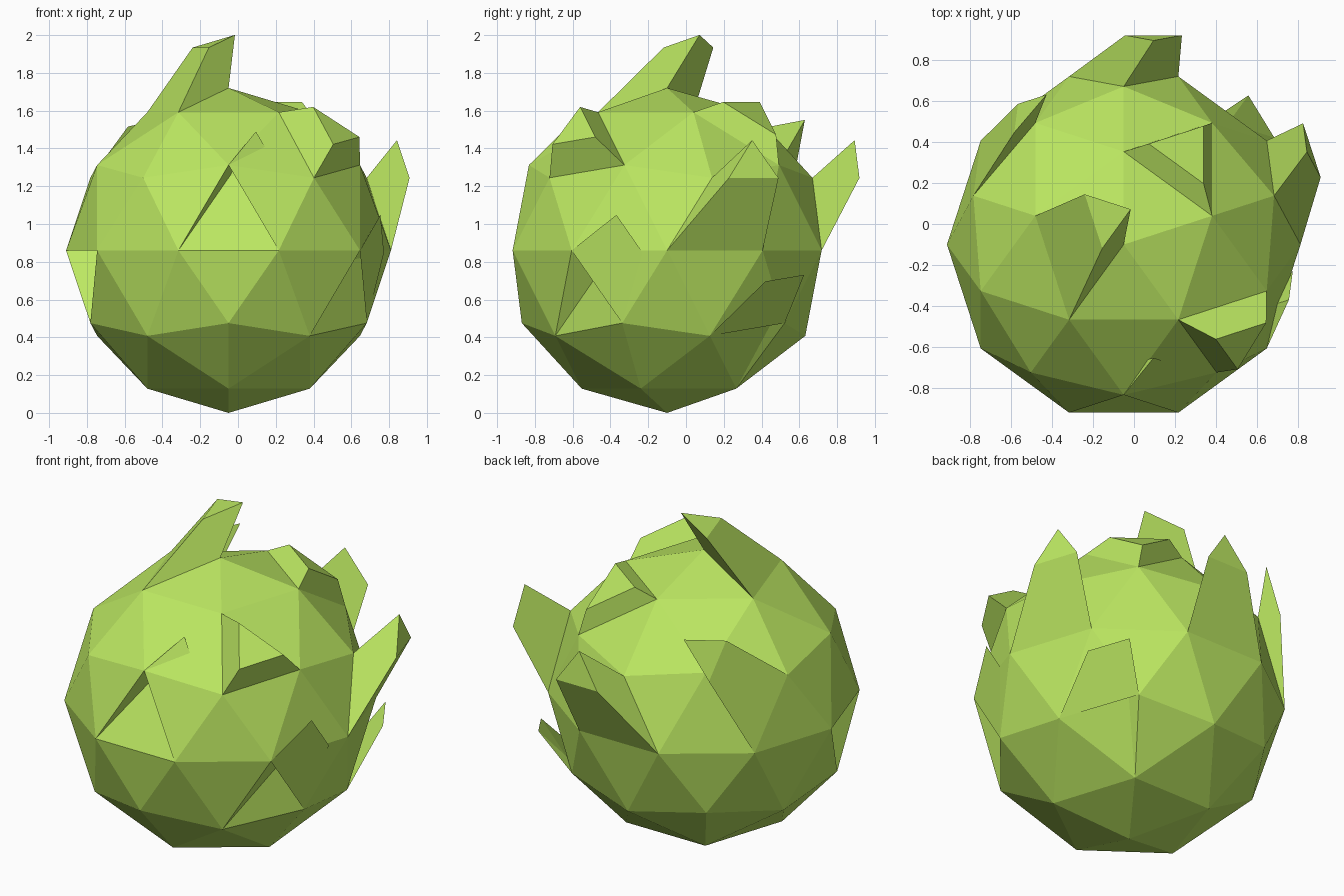
import bpy, bmesh
from math import radians
from mathutils import Vector, Matrix

if "Cube" in bpy.data.objects:
    bpy.data.objects.remove(bpy.data.objects["Cube"])

CENTRE = Vector((-0.05, -0.10, 0.86))
LEAN = Vector((0.145, 0.208, 0.322))   # shared drift of most leaves

# Low-poly body
bm = bmesh.new()
bmesh.ops.create_icosphere(
    bm, subdivisions=2, radius=0.86,
    matrix=Matrix.Translation(CENTRE) @ Matrix.Rotation(radians(18), 4, 'Z'))

# Leaves: (centre of the body face they grow from, offset, taper)
leaves = [
    ((-0.05, 0.70, 0.99), LEAN, 0.52),      # back
    ((0.71, 0.14, 0.99), LEAN, 0.52),       # right
    ((-0.05, -0.89, 1.01), LEAN, 0.52),     # front, leaning inward
    ((-0.28, -0.17, 1.63), LEAN, 0.52),     # top
    ((0.57, -0.55, 0.58), LEAN, 0.52),      # lower front right
    ((0.42, 0.31, 0.34), LEAN, 0.52),       # lower back right
    ((-0.67, 0.34, 1.14), LEAN, 0.52),      # upper back left
    ((-0.81, -0.35, 0.73), LEAN, 0.52),     # left, sunk into the body
    ((0.24, 0.29, 1.50), Vector((0.013, 0.06, 0.09)), 0.62),    # short top stub
    ((0.42, -0.50, 1.38), Vector((0.094, -0.078, 0.118)), 0.57),  # short front stub
]
bases = [min(bm.faces, key=lambda f: (f.calc_center_median() - Vector(c)).length)
         for c, _, _ in leaves]

# Pull each face out and shrink it into a tapered leaf
for face, (_, offset, taper) in zip(bases, leaves):
    tip = bmesh.ops.extrude_discrete_faces(bm, faces=[face])['faces'][0]
    mid = tip.calc_center_median()
    for v in tip.verts:
        v.co = mid + (v.co - mid) * taper + offset

mesh = bpy.data.meshes.new("leafy_bulb")
bm.to_mesh(mesh)
bm.free()
bulb = bpy.data.objects.new("leafy_bulb", mesh)
bpy.context.collection.objects.link(bulb)

# Leaf green
green = bpy.data.materials.new("leaf_green")
green.diffuse_color = (0.5, 0.8, 0.12, 1)
green.use_nodes = True
green.node_tree.nodes["Principled BSDF"].inputs["Base Color"].default_value = green.diffuse_color
mesh.materials.append(green)
